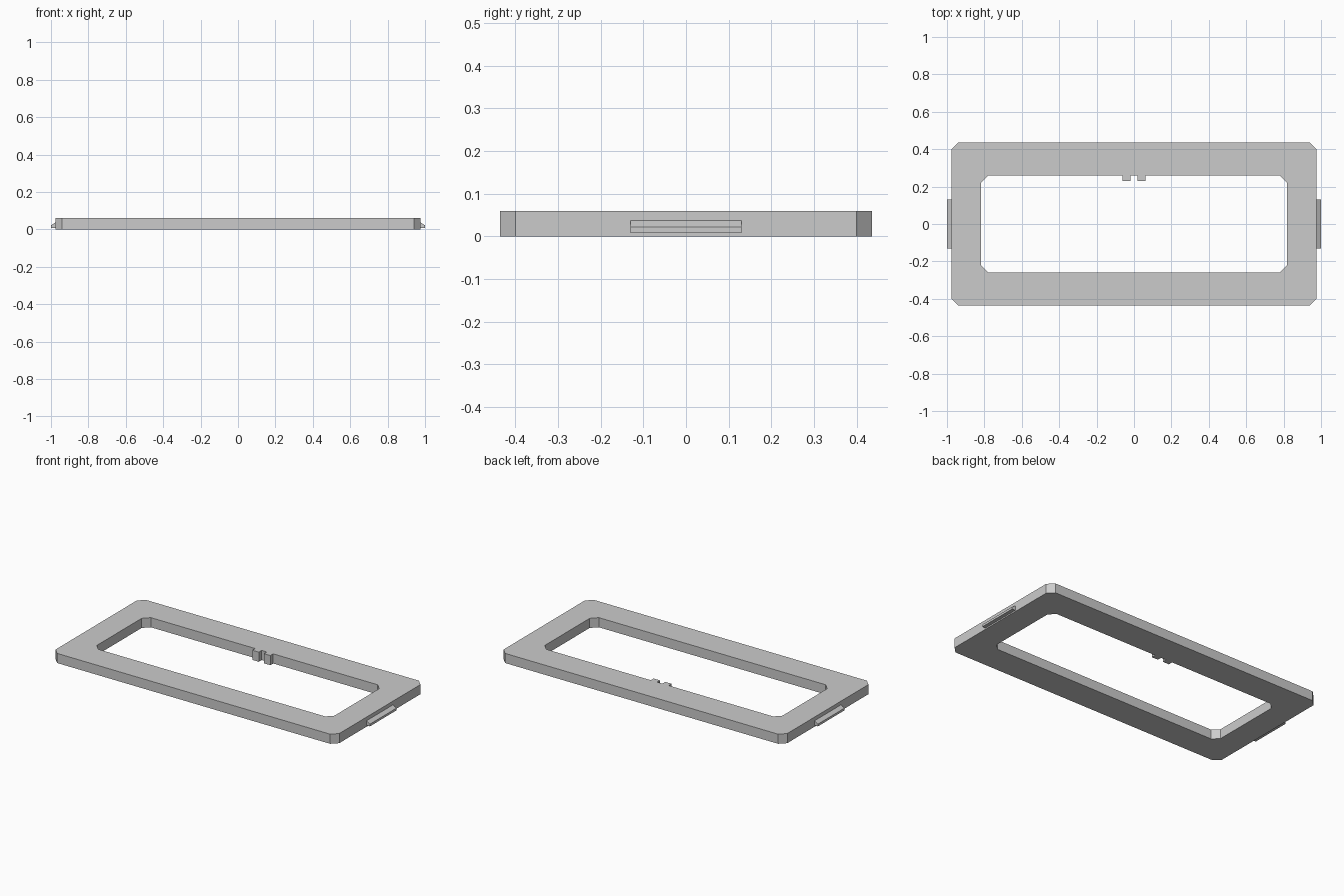
import bpy
import bmesh

cube = bpy.data.objects.get("Cube")
if cube:
    bpy.data.objects.remove(cube, do_unlink=True)

HEIGHT = 0.06
OUTER = (0.977, 0.436)
INNER = (0.818, 0.258)
CHAMFER = 0.037

grey = bpy.data.materials.new("light grey")
grey.use_nodes = True
colour = (0.6, 0.6, 0.6, 1)
grey.diffuse_color = colour
grey.node_tree.nodes["Principled BSDF"].inputs["Base Color"].default_value = colour


def finish(name, bm):
    bmesh.ops.recalc_face_normals(bm, faces=bm.faces)
    mesh = bpy.data.meshes.new(name)
    bm.to_mesh(mesh)
    bm.free()
    mesh.materials.append(grey)
    obj = bpy.data.objects.new(name, mesh)
    bpy.context.collection.objects.link(obj)
    return obj


def prism(name, points, offset):
    """Extrude a closed outline of 3D points along an offset."""
    bm = bmesh.new()
    face = bm.faces.new([bm.verts.new(p) for p in points])
    result = bmesh.ops.extrude_face_region(bm, geom=[face], use_keep_orig=True)
    moved = [v for v in result["geom"] if isinstance(v, bmesh.types.BMVert)]
    bmesh.ops.translate(bm, verts=moved, vec=offset)
    return finish(name, bm)


def chamfered_rectangle(half_x, half_y):
    c = CHAMFER
    quarter = [(half_x, half_y - c), (half_x - c, half_y)]
    points = []
    for sx, sy in ((1, 1), (-1, 1), (-1, -1), (1, -1)):
        corner = quarter if sx * sy > 0 else quarter[::-1]
        points += [(sx * x, sy * y) for x, y in corner]
    return points


# Flat rectangular frame: rings of the outer and inner outlines, bridged
bm = bmesh.new()
rings = [[bm.verts.new((x, y, z)) for x, y in chamfered_rectangle(*size)]
         for size, z in ((OUTER, 0), (OUTER, HEIGHT), (INNER, HEIGHT), (INNER, 0))]
for r, ring in enumerate(rings):
    following = rings[(r + 1) % len(rings)]
    for i in range(len(ring)):
        j = (i + 1) % len(ring)
        bm.faces.new((ring[i], ring[j], following[j], following[i]))
finish("frame", bm)

for side, label in ((1, "left"), (-1, "right")):
    # Snap ridge with a sloped top on each short end
    wall, tip = side * OUTER[0], side
    prism(label + "_snap_ridge",
          [(wall, -0.13, 0.008), (tip, -0.13, 0.008),
           (tip, -0.13, 0.022), (wall, -0.13, 0.037)], (0, 0.26, 0))

    # Small locating tab on the inner rear wall
    a, b = side * 0.018, side * 0.062
    prism(label + "_tab",
          [(a, 0.23, 0), (b, 0.23, 0), (b, INNER[1], 0), (a, INNER[1], 0)],
          (0, 0, HEIGHT))
